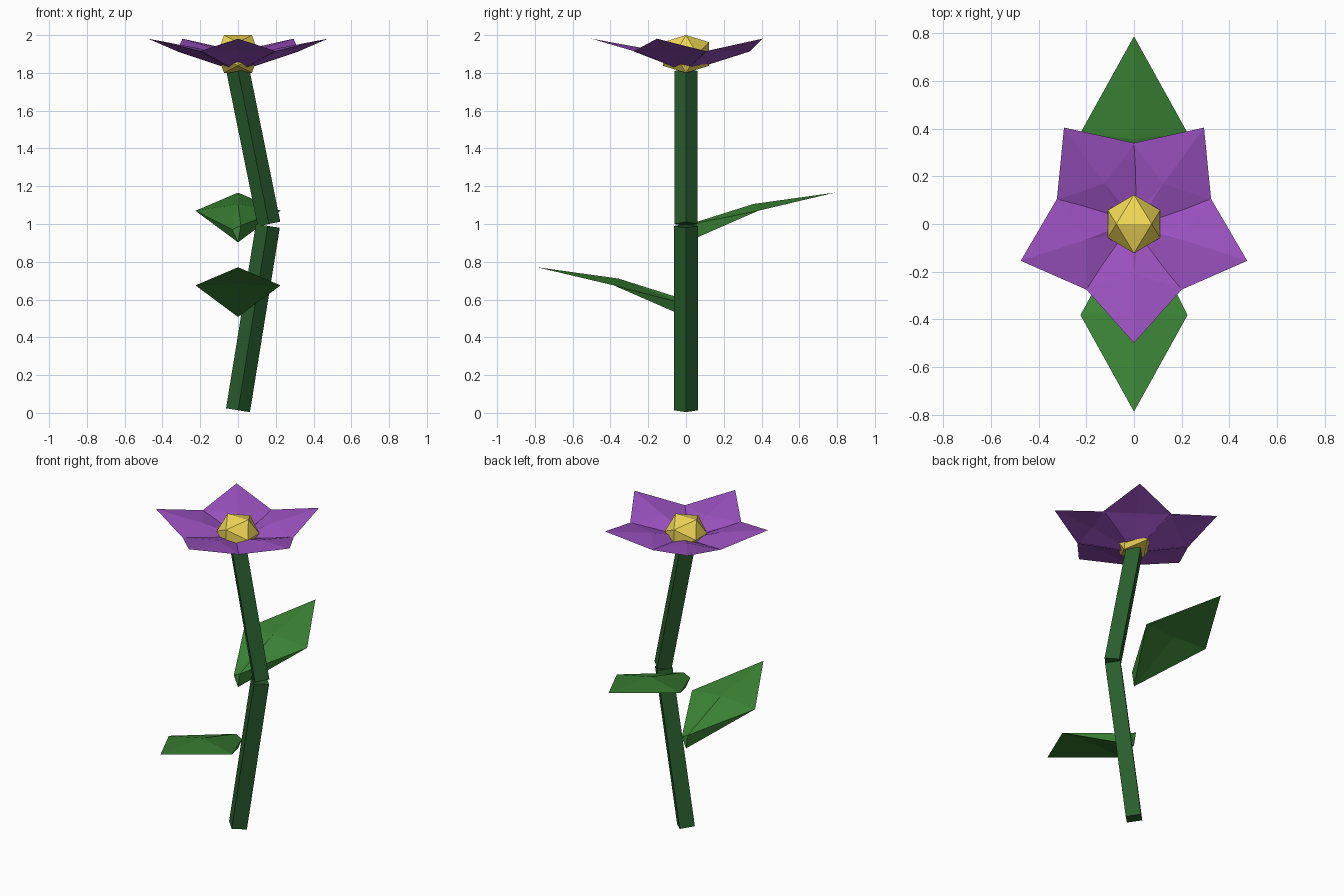
import bpy, bmesh, math
from mathutils import Vector, Matrix

if "Cube" in bpy.data.objects:
    bpy.data.objects.remove(bpy.data.objects["Cube"])


def material(name, rgb):
    m = bpy.data.materials.new(name)
    m.diffuse_color = (*rgb, 1)
    m.use_nodes = True
    m.node_tree.nodes["Principled BSDF"].inputs["Base Color"].default_value = m.diffuse_color
    return m


STEM = material("stem_green", (0.022, 0.112, 0.027))
LEAF = material("leaf_green", (0.045, 0.235, 0.037))
PETAL = material("petal_purple", (0.33, 0.084, 0.53))
GOLD = material("center_yellow", (0.88, 0.69, 0.095))


def add_object(name, bm, mat, matrix=Matrix.Identity(4)):
    me = bpy.data.meshes.new(name)
    bm.to_mesh(me)
    bm.free()
    me.materials.append(mat)
    ob = bpy.data.objects.new(name, me)
    ob.matrix_world = matrix
    bpy.context.collection.objects.link(ob)
    return ob


def stem(name, a, b, radius):
    """Four-sided rod from a to b, corners toward x and y."""
    a, b = Vector(a), Vector(b)
    d = b - a
    tilt = Matrix.Rotation(math.atan2(d.x, d.z), 4, 'Y')
    bm = bmesh.new()
    bmesh.ops.create_cone(bm, cap_ends=True, segments=4, radius1=radius, radius2=radius, depth=d.length)
    add_object(name, bm, STEM, Matrix.Translation((a + b) / 2) @ tilt)


def blade(name, tip, side, ridge, base, mat, height, angle):
    """Folded closed blade along +y: tip, two side corners, ridge, keel and a small triangular base."""
    sx, sy, sz = side
    bx, bz = base
    bm = bmesh.new()
    t, m, b0 = (bm.verts.new((0, *p)) for p in (tip, ridge, (0, 0)))
    keel = bm.verts.new((0, sy * 0.96, sz * 1.03))
    wr, wl = (bm.verts.new((s * sx, sy, sz)) for s in (1, -1))
    br = bm.verts.new((bx * 0.5, 0, bz))
    bl = bm.verts.new((-bx, 0, bz * 0.75))
    for f in ((t, m, wr), (t, wl, m), (m, br, wr), (m, wl, bl), (m, bl, br),
              (wr, br, b0), (wl, b0, bl), (br, bl, b0),
              (t, wr, keel), (t, keel, wl), (keel, wr, b0), (keel, b0, wl)):
        bm.faces.new(f)
    bmesh.ops.recalc_face_normals(bm, faces=bm.faces)
    add_object(name, bm, mat, Matrix.Translation((0, 0, height)) @ Matrix.Rotation(angle, 4, 'Z'))


# Bent stem
stem("lower_stem", (0, 0, 0.014), (0.158, 0, 0.99), 0.064)
stem("upper_stem", (0.164, 0, 1.0), (0.0, 0, 1.81), 0.061)

# Two opposite leaves
for name, z, ang in (("back_leaf", 0.903, 0), ("front_leaf", 0.508, math.pi)):
    blade(name, (0.788, 0.263), (0.225, 0.382, 0.167), (0.357, 0.203), (0.03, 0.09), LEAF, z, ang)

# Five petals
for i in range(5):
    blade(f"petal_{i + 1}", (0.5, 0.175), (0.203, 0.272, 0.108), (0.21, 0.122), (0.025, 0.06),
          PETAL, 1.806, math.pi + i * math.tau / 5)

# Twenty-sided flower centre
bm = bmesh.new()
for s in (1, -1):
    for q in (1, -1):
        for p in ((s * 0.074, 0, q * 0.1), (q * 0.11, s * 0.058, 0), (0, q * 0.123, s * 0.062)):
            bm.verts.new(p)
bmesh.ops.convex_hull(bm, input=bm.verts)
bmesh.ops.recalc_face_normals(bm, faces=bm.faces)
add_object("flower_center", bm, GOLD, Matrix.Translation((0, 0, 1.9)))
